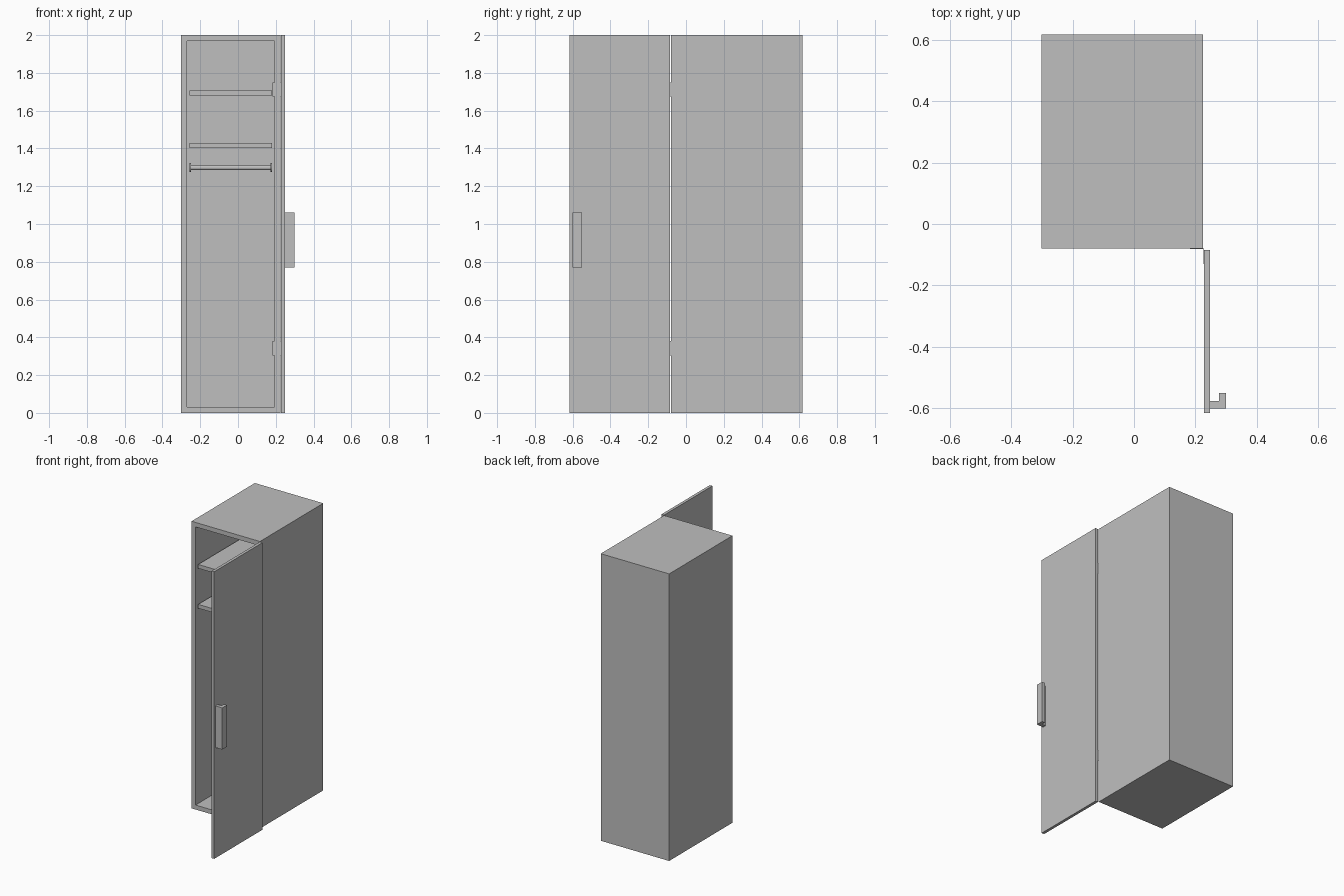
import bpy
import bmesh
from math import pi
from mathutils import Matrix, Vector

cube = bpy.data.objects.get("Cube")
if cube:
    bpy.data.objects.remove(cube, do_unlink=True)

grey = bpy.data.materials.new("cabinet grey")
grey.use_nodes = True
colour = (0.52, 0.52, 0.52, 1)
grey.diffuse_color = colour
grey.node_tree.nodes["Principled BSDF"].inputs["Base Color"].default_value = colour


def finish(name, bm):
    bmesh.ops.recalc_face_normals(bm, faces=bm.faces)
    mesh = bpy.data.meshes.new(name)
    bm.to_mesh(mesh)
    bm.free()
    mesh.materials.append(grey)
    obj = bpy.data.objects.new(name, mesh)
    bpy.context.collection.objects.link(obj)
    return obj


def new_box(low, high):
    low, high = Vector(low), Vector(high)
    bm = bmesh.new()
    place = Matrix.Translation((low + high) / 2) @ Matrix.Diagonal((*(high - low), 1))
    bmesh.ops.create_cube(bm, size=1, matrix=place)
    return bm


def box(name, low, high):
    return finish(name, new_box(low, high))


def rod(name, x0, x1, y, z, radius):
    bm = bmesh.new()
    place = Matrix.Translation(((x0 + x1) / 2, y, z)) @ Matrix.Rotation(pi / 2, 4, "Y")
    bmesh.ops.create_cone(bm, cap_ends=True, segments=24, radius1=radius,
                          radius2=radius, depth=x1 - x0, matrix=place)
    for f in bm.faces:
        f.smooth = len(f.verts) == 4
    for e in bm.edges:
        e.smooth = all(len(f.verts) == 4 for f in e.link_faces)
    return finish(name, bm)


left, right = -0.302, 0.225
front, back = -0.08, 0.617
wall = 0.044

# Cabinet body: a box whose front is inset and pushed in to hollow it
bm = new_box((left, front, 0), (right, back, 2))
bm.normal_update()
opening = min(bm.faces, key=lambda f: f.calc_center_median().y)
bmesh.ops.inset_individual(bm, faces=[opening], thickness=wall)
result = bmesh.ops.extrude_discrete_faces(bm, faces=[opening])
inner = result["faces"][0]
bmesh.ops.translate(bm, verts=inner.verts, vec=(0, back - front - wall, 0))
bmesh.ops.remove_doubles(bm, verts=bm.verts, dist=0.0001)
finish("cabinet_body", bm)

# Shelves
for name, z in (("upper_shelf", 1.68), ("lower_shelf", 1.402)):
    box(name, (left + wall, front + 0.01, z), (right - wall, back - wall, z + 0.027))

# Hanging rail with end flanges
rail_y, rail_z = 0.27, 1.298
rod("hanging_rail", left + wall, right - wall, rail_y, rail_z, 0.013)
rod("right_rail_flange", left + wall, left + wall + 0.008, rail_y, rail_z, 0.024)
rod("left_rail_flange", right - wall - 0.008, right - wall, rail_y, rail_z, 0.024)

# Open door
door_in, door_out = 0.228, 0.248
box("door", (door_in, -0.616, 0), (door_out, -0.084, 2))

# Door handle: L-shaped profile extruded upwards
profile = [(door_out, -0.602), (0.3, -0.602), (0.3, -0.55),
           (0.277, -0.55), (0.277, -0.576), (door_out, -0.576)]
bm = bmesh.new()
face = bm.faces.new([bm.verts.new((x, y, 0.77)) for x, y in profile])
top = bmesh.ops.extrude_face_region(bm, geom=[face])["geom"]
bmesh.ops.translate(bm, vec=(0, 0, 0.29),
                    verts=[v for v in top if isinstance(v, bmesh.types.BMVert)])
finish("door_handle", bm)

# Hinges: one leaf on the frame, one on the door
for name, z in (("lower", 0.305), ("upper", 1.675)):
    box(name + "_hinge_frame_leaf", (0.183, front - 0.001, z), (door_in, front, z + 0.075))
    box(name + "_hinge_door_leaf", (door_in - 0.001, -0.13, z), (door_in, front, z + 0.075))
